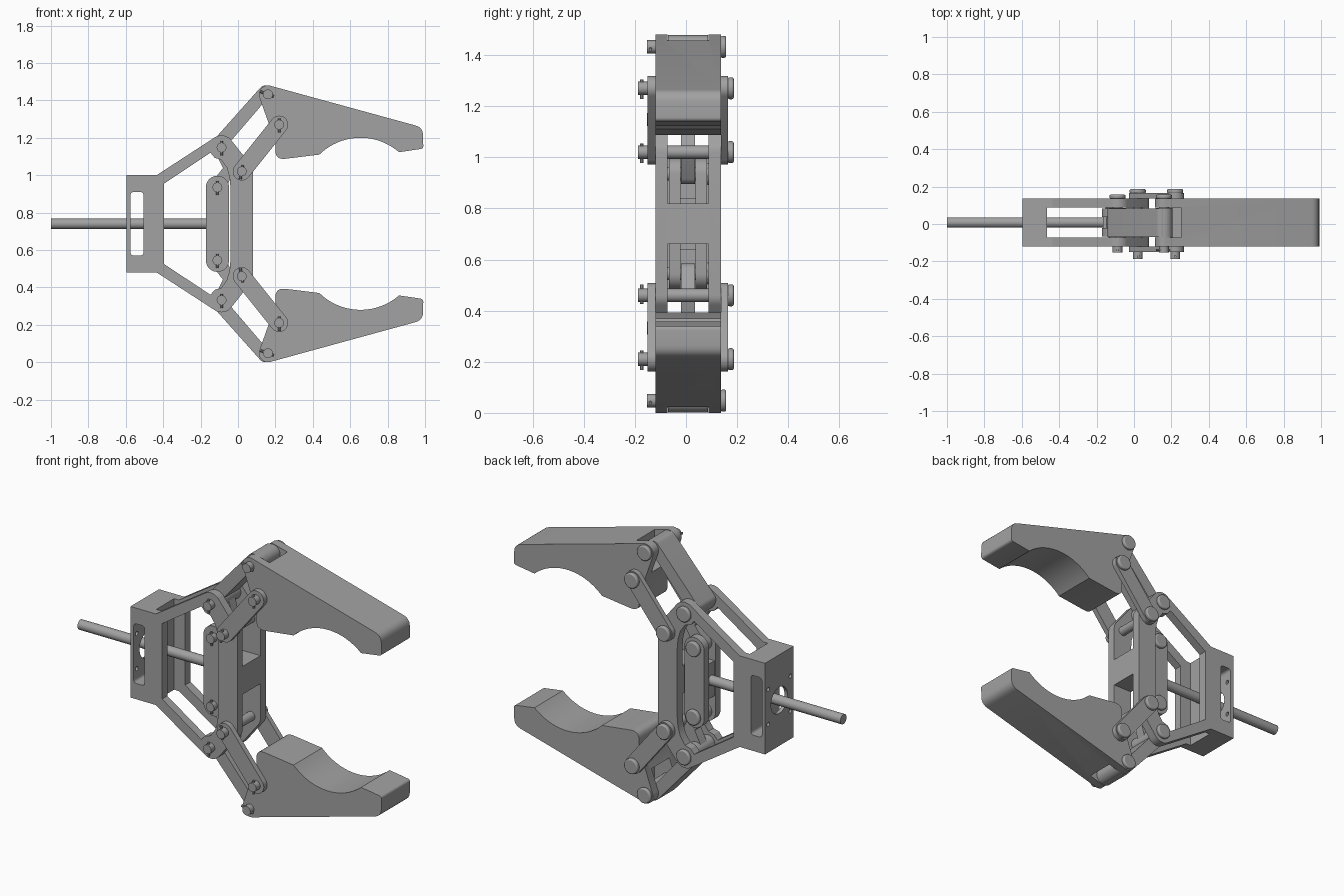
import bpy, bmesh
from math import sin, cos, radians, sqrt
from mathutils import Matrix, Vector
from mathutils.geometry import convex_hull_2d

cube = bpy.data.objects.get("Cube")
if cube:
    bpy.data.objects.remove(cube, do_unlink=True)

grey = bpy.data.materials.new("machined_grey")
grey.use_nodes = True
grey.diffuse_color = (0.36, 0.36, 0.36, 1)
grey.node_tree.nodes["Principled BSDF"].inputs["Base Color"].default_value = (0.36, 0.36, 0.36, 1)

MID = 0.74                      # height of the mirror plane
YC = 0.008                      # middle of the depth
FRONT, BACK = -0.12, 0.137      # outer faces of frame and fingers
GAP = (-0.073, 0.088)           # gap between the paired side plates


# ---- helpers ----
def make(name, bm):
    bmesh.ops.recalc_face_normals(bm, faces=bm.faces)
    me = bpy.data.meshes.new(name)
    bm.to_mesh(me)
    bm.free()
    me.materials.append(grey)
    ob = bpy.data.objects.new(name, me)
    bpy.context.collection.objects.link(ob)
    return ob


def prism(name, outline, y0, y1):
    bm = bmesh.new()
    face = bm.faces.new([bm.verts.new((x, y0, z)) for x, z in outline])
    side = bmesh.ops.extrude_face_region(bm, geom=[face])["geom"]
    moved = [v for v in side if isinstance(v, bmesh.types.BMVert)]
    bmesh.ops.translate(bm, verts=moved, vec=(0, y1 - y0, 0))
    return make(name, bm)


def box(name, x, y, z):
    return prism(name, [(x[0], z[0]), (x[1], z[0]), (x[1], z[1]), (x[0], z[1])], *y)


def cylinder(name, a, b, r, sides=32):
    a, b = Vector(a), Vector(b)
    bm = bmesh.new()
    turn = (b - a).to_track_quat('Z', 'Y').to_matrix().to_4x4()
    bmesh.ops.create_cone(bm, cap_ends=True, segments=sides, radius1=r, radius2=r,
                          depth=(b - a).length, matrix=Matrix.Translation((a + b) / 2) @ turn)
    return make(name, bm)


def arc(cx, cz, r, a0, a1, n=10):
    angles = [radians(a0 + (a1 - a0) * i / n) for i in range(n + 1)]
    return [(cx + r * cos(a), cz + r * sin(a)) for a in angles]


def hull(*circles):
    pts = [Vector(p) for c in circles for p in arc(*c, 0, 350, 35)]
    return [tuple(pts[i]) for i in convex_hull_2d(pts)]


def fillet(prev, corner, nxt, d):
    p, c, n = Vector(prev), Vector(corner), Vector(nxt)
    a, b = c + (p - c).normalized() * d, c + (n - c).normalized() * d
    return [tuple(a * (1 - t) ** 2 + c * 2 * t * (1 - t) + b * t * t)
            for t in (i / 6 for i in range(7))]


def flip(pts):
    return [(x, 2 * MID - z) for x, z in reversed(pts)]


def cut(ob, *cutters):
    bpy.context.view_layer.objects.active = ob
    for c in cutters:
        c.hide_render = True
        mod = ob.modifiers.new("cut", 'BOOLEAN')
        mod.operation, mod.solver, mod.object = 'DIFFERENCE', 'EXACT', c
        bpy.ops.object.modifier_apply(modifier=mod.name)
        bpy.data.objects.remove(c, do_unlink=True)


# ---- joint positions of the upper half ----
ARM, PLATE, KNUCKLE, TIP, SLIDE = (-.088, 1.148), (.02, 1.02), (.22, 1.27), (.16, 1.432), (-.11, .935)

# ---- frame: motor housing, arms and front plate ----
outer = [(-.595, 1), (-.435, 1)] + arc(*ARM, .065, 123, 40) + arc(*PLATE, .06, 40, 0, 5)
frame = prism("frame", outer + flip(outer), FRONT, BACK)
inner = [(-.395, .955), (-.147, 1.12), (-.125, 1.093), (-.09, 1.083),
         (-.06, 1.04), (-.045, .99), (-.04, .93)]
cut(frame,
    prism("cut_opening", inner + flip(inner), -.3, .3),
    box("cut_arm_gap", (-.465, -.04), GAP, (-.1, 1.6)),
    box("cut_upper_window", (-.05, .2), GAP, (.82, 1.4)),
    box("cut_lower_window", (-.05, .2), GAP, (.08, .66)))
slot = [(-.575, .57), (-.505, .57), (-.505, .91), (-.575, .91)]
rounded_slot = []
for i in range(4):
    rounded_slot += fillet(slot[i - 1], slot[i], slot[(i + 1) % 4], .02)
cut(frame, prism("cut_side_slot", rounded_slot, -.3, .3),
    cylinder("cut_bore", (-.7, YC, MID), (-.54, YC, MID), .075),
    *[cylinder("cut_screw", (-.7, YC + sy * .1, MID + sz * .1), (-.54, YC + sy * .1, MID + sz * .1), .012, 16)
      for sy in (-1, 1) for sz in (-1, 1)])

# ---- drive rod and slider ----
cylinder("drive_rod", (-1, YC, MID), (-.12, YC, MID), .028)
ends = hull((*SLIDE, .062), (SLIDE[0], 2 * MID - SLIDE[1], .062))
prism("slider_front_plate", ends, -.066, -.022)
prism("slider_back_plate", ends, .038, .082)
box("slider_core", (-.165, -.055), (-.022, .038), (.64, .84))

# ---- finger outline ----
tip_in = (.861, 1.123)
top_left, top_right, low_right, low_left = (.172, 1.478), (.988, 1.255), (.991, 1.142), (.2, 1.083)
finger_line = arc(*TIP, .048, 200, 75)
finger_line += fillet(top_left, top_right, low_right, .04)
finger_line += fillet(top_right, low_right, tip_in, .015)
finger_line += arc(.655, .886, .314, 49, 134.5, 20)
finger_line += fillet((.435, 1.103), low_left, (.2, 1.17), .05) + [(.202, 1.17)]

crank_shift = Vector((-.016, .014))
a, b = Vector(ARM) + crank_shift, Vector(TIP) + crank_shift
bend = (-.045, 1.035)


def pin(name, x, z, y0, y1, head, angle):
    # clevis pin with a wide head at the back and a split pin at the front
    cylinder(name + "_shaft", (x, y0, z), (x, y1 - .01, z), .026, 24)
    knob = cylinder(name + "_head", (x, y1 - head, z), (x, y1, z), .043)
    bev = knob.modifiers.new("soft_rim", 'BEVEL')
    bev.width, bev.segments, bev.limit_method = .007, 3, 'ANGLE'
    dx, dz = cos(radians(angle)) * .042, sin(radians(angle)) * .042
    cylinder(name + "_split_pin", (x - dx * .8, y0 + .014, z - dz * .8),
             (x + dx, y0 + .014, z + dz), .007, 10)


# ---- fingers, cranks, links and pins, above and below ----
for side in ("upper", "lower"):
    up = side == "upper"

    def line(pts):
        return pts if up else flip(pts)

    def at(p):
        return p if up else (p[0], 2 * MID - p[1])

    finger = prism(side + "_finger", line(finger_line), FRONT, BACK)
    cut(finger, box("cut_finger_slot", (0, .25), GAP, (1.3, 1.6) if up else (-.12, .18)))

    # crank between the frame and the finger
    prism(side + "_crank", line(hull((*a, .037), (*b, .033))), GAP[0] + .004, GAP[1] - .004)
    for label, p in (("inner", ARM), ("outer", TIP)):
        x, z = at(p)
        cylinder(f"{side}_crank_{label}_eye", (x, GAP[0] + .002, z), (x, GAP[1] - .002, z), .046)
    prism(side + "_crank_arm", line(hull((*ARM, .042), (*bend, .03))), -.02, .036)
    prism(side + "_crank_foot", line(hull((*bend, .03), (*SLIDE, .04))), -.019, .035)

    # parallel links outside the frame
    bar = line(hull((*PLATE, .048), (*KNUCKLE, .048)))
    prism(side + "_front_link", bar, FRONT - .03, FRONT)
    prism(side + "_back_link", bar, BACK, BACK + .028)

    turn = 1 if up else -1
    pin(side + "_plate_pin", *at(PLATE), -.187, .187, .024, -100 * turn)
    pin(side + "_knuckle_pin", *at(KNUCKLE), -.187, .187, .024, -90)
    pin(side + "_arm_pin", *at(ARM), -.153, .157, .022, -90)
    pin(side + "_finger_pin", *at(TIP), -.153, .157, .022, 160)
    pin(side + "_slider_pin", *at(SLIDE), -.096, .104, .024, -90)

# ---- smooth the round faces, keep edges sharp ----
bpy.ops.object.select_all(action='DESELECT')
for ob in bpy.context.scene.objects:
    if ob.type == 'MESH' and ob.data.materials and ob.data.materials[0] == grey:
        ob.select_set(True)
        bpy.context.view_layer.objects.active = ob
bpy.ops.object.shade_smooth_by_angle(angle=radians(30))
